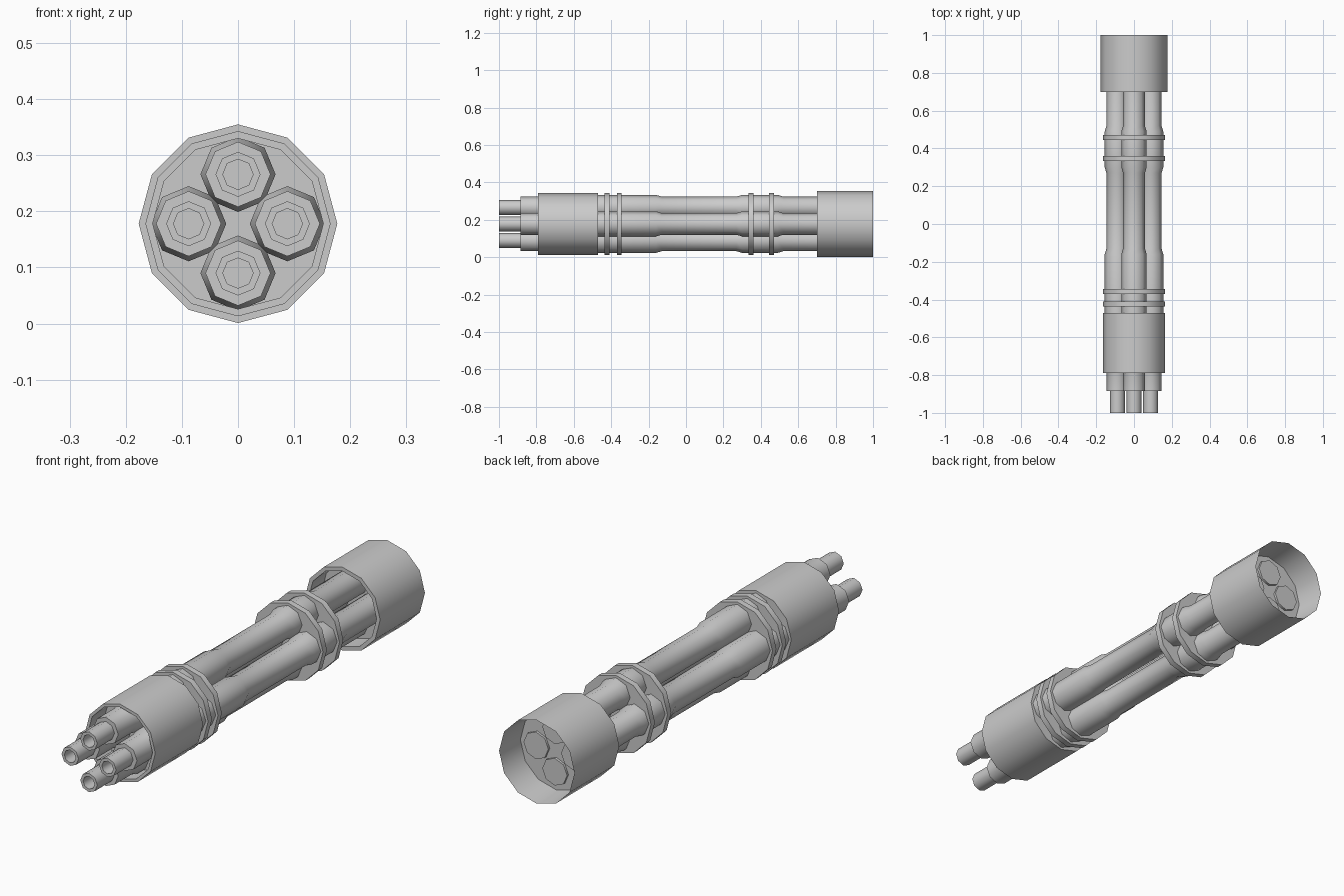
import bpy, bmesh
from math import pi, sin, cos, radians

if "Cube" in bpy.data.objects:
    bpy.data.objects.remove(bpy.data.objects["Cube"])

AXIS_Z = 0.178     # height of the central axis
ORBIT = 0.088      # distance of each barrel from the axis


def lathe(name, profile, sides, cx=0.0, cz=AXIS_Z):
    """Revolve (radius, y) points round a line parallel to y."""
    bm = bmesh.new()
    rings = []
    for r, y in profile:
        if r == 0:
            rings.append([bm.verts.new((cx, y, cz))] * sides)
        else:
            rings.append([bm.verts.new((cx + r * sin(2 * pi * i / sides), y,
                                        cz + r * cos(2 * pi * i / sides)))
                          for i in range(sides)])
    for a, b in zip(rings, rings[1:]):
        for i in range(sides):
            j = (i + 1) % sides
            corners = list(dict.fromkeys((a[i], a[j], b[j], b[i])))
            bm.faces.new(corners)
    bmesh.ops.recalc_face_normals(bm, faces=bm.faces)
    mesh = bpy.data.meshes.new(name)
    bm.to_mesh(mesh)
    bm.free()
    obj = bpy.data.objects.new(name, mesh)
    bpy.context.collection.objects.link(obj)
    return obj


# Four stepped barrels with hollow muzzles
barrel = [(0, -0.92), (0.027, -0.92), (0.027, -1.0), (0.04, -1.0),
          (0.04, -0.885), (0.058, -0.885), (0.058, -0.77), (0.067, -0.74),
          (0.067, -0.16), (0.058, -0.13), (0.058, 0.27), (0.067, 0.30),
          (0.067, 0.49), (0.058, 0.52), (0.058, 0.88), (0, 0.88)]
for k in range(4):
    a = k * pi / 2
    lathe(f"barrel_{k + 1}", barrel, 8, ORBIT * sin(a), AXIS_Z + ORBIT * cos(a))

# Front shroud with a recessed face
lathe("front_shroud", [(0, -0.69), (0.152, -0.69), (0.152, -0.79),
                       (0.165, -0.79), (0.165, -0.47), (0, -0.47)], 12)

# Rear collar, recessed in front and cupped behind
lathe("rear_collar", [(0, 0.79), (0.16, 0.79), (0.16, 0.70), (0.177, 0.70),
                      (0.177, 1.0), (0.168, 0.87), (0, 0.87)], 12)

# Clamp discs holding the barrels together
for k, y in enumerate((-0.423, -0.357, 0.347, 0.457)):
    lathe(f"clamp_disc_{k + 1}", [(0, y - 0.013), (0.165, y - 0.013),
                                  (0.165, y + 0.013), (0, y + 0.013)], 12)

# Smooth round the sides, crisp at the steps
for obj in bpy.context.collection.objects:
    obj.select_set(True)
    bpy.context.view_layer.objects.active = obj
bpy.ops.object.shade_smooth_by_angle(angle=radians(50))
